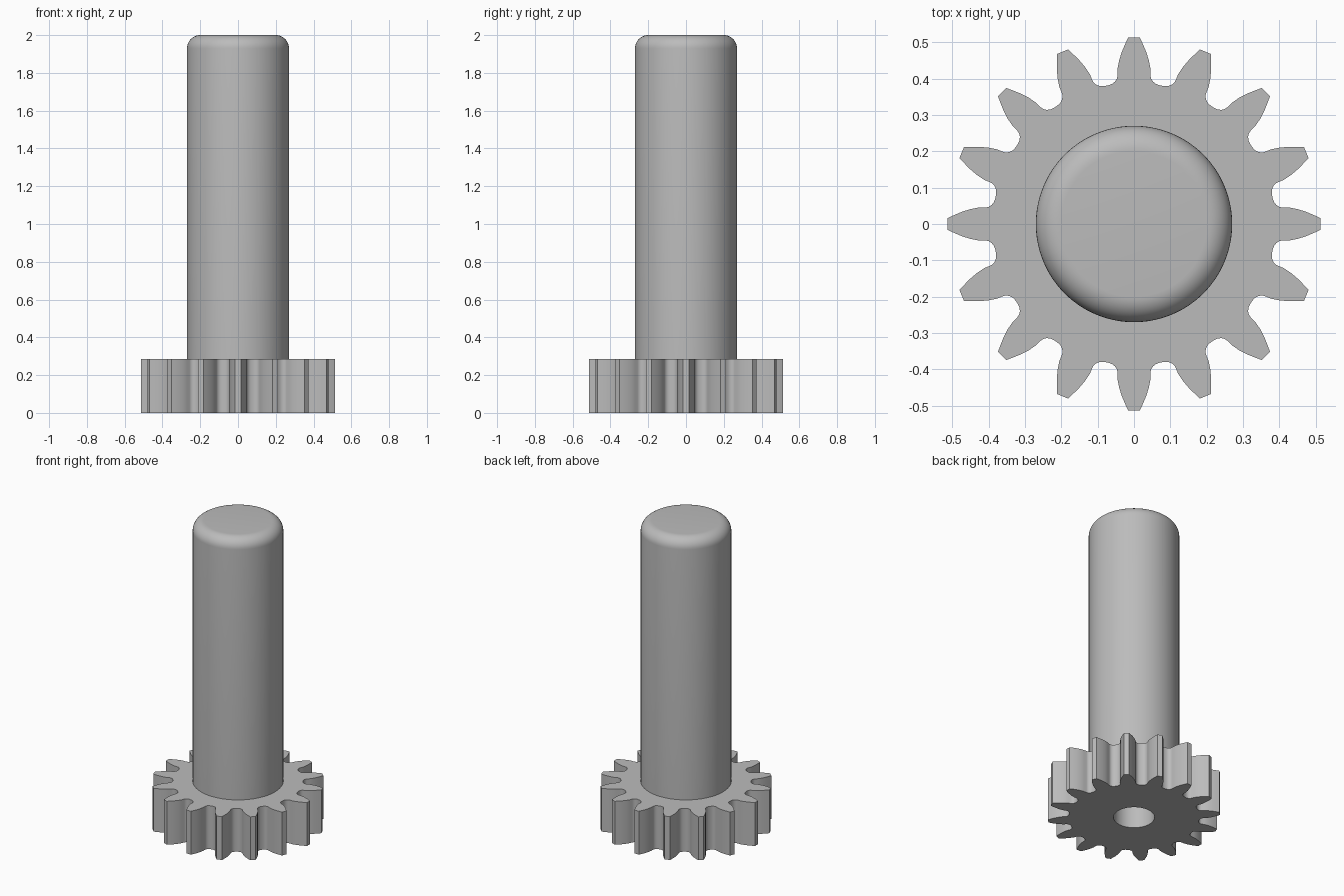
import bpy, bmesh, math

if "Cube" in bpy.data.objects:
    bpy.data.objects.remove(bpy.data.objects["Cube"])

TEETH, SHAFT_R, BORE_R = 16, 0.27, 0.122
GEAR_H, TOP, ROUND = 0.285, 2.0, 0.07

steel = bpy.data.materials.new("light_grey_steel")
steel.diffuse_color = (0.5, 0.5, 0.5, 1)
steel.use_nodes = True
steel.node_tree.nodes["Principled BSDF"].inputs["Base Color"].default_value = steel.diffuse_color


def skin(name, loops, start_cap=False, end_cap=False):
    """Bridge a list of equally long closed loops into one surface."""
    bm = bmesh.new()
    rings = [[bm.verts.new(p) for p in loop] for loop in loops]
    n = len(rings[0])
    for a, b in zip(rings, rings[1:]):
        for i in range(n):
            j = (i + 1) % n
            bm.faces.new((a[i], a[j], b[j], b[i]))
    if start_cap:
        bm.faces.new(rings[0][::-1])
    if end_cap:
        bm.faces.new(rings[-1])
    bmesh.ops.recalc_face_normals(bm, faces=bm.faces)
    mesh = bpy.data.meshes.new(name)
    bm.to_mesh(mesh)
    bm.free()
    mesh.materials.append(steel)
    obj = bpy.data.objects.new(name, mesh)
    bpy.context.collection.objects.link(obj)
    bpy.ops.object.select_all(action='DESELECT')
    obj.select_set(True)
    bpy.context.view_layer.objects.active = obj
    bpy.ops.object.shade_smooth_by_angle(angle=math.radians(32))
    return obj


# Half of one tooth pointing along +x, from tip corner to the middle of the gap
half = [(0.513, 0.016), (0.497, 0.0235), (0.475, 0.033), (0.45, 0.041),
        (0.426, 0.0455), (0.408, 0.0455), (0.400, 0.047), (0.392, 0.052),
        (0.386, 0.059), (0.3825, 0.067), (0.3805, 0.0757)]
tooth = [(x, -y) for x, y in half[-2::-1]] + half

# Full gear outline in polar form
outline = []
for k in range(TEETH):
    for x, y in tooth:
        outline.append((math.hypot(x, y),
                        math.atan2(y, x) + k * math.tau / TEETH))


def gear_loop(z, radius=None):
    return [((radius or r) * math.cos(a), (radius or r) * math.sin(a), z)
            for r, a in outline]


# Gear with a blind bore underneath, closed by the base of the shaft
skin("gear", [gear_loop(GEAR_H, BORE_R), gear_loop(0, BORE_R), gear_loop(0),
              gear_loop(GEAR_H), gear_loop(GEAR_H, SHAFT_R)], start_cap=True)

# Shaft with a rounded top edge
profile = [(SHAFT_R, GEAR_H)]
for i in range(11):
    t = i / 10 * math.pi / 2
    profile.append((SHAFT_R - ROUND + ROUND * math.cos(t),
                    TOP - ROUND + ROUND * math.sin(t)))
skin("shaft", [gear_loop(z, r) for r, z in profile], end_cap=True)
